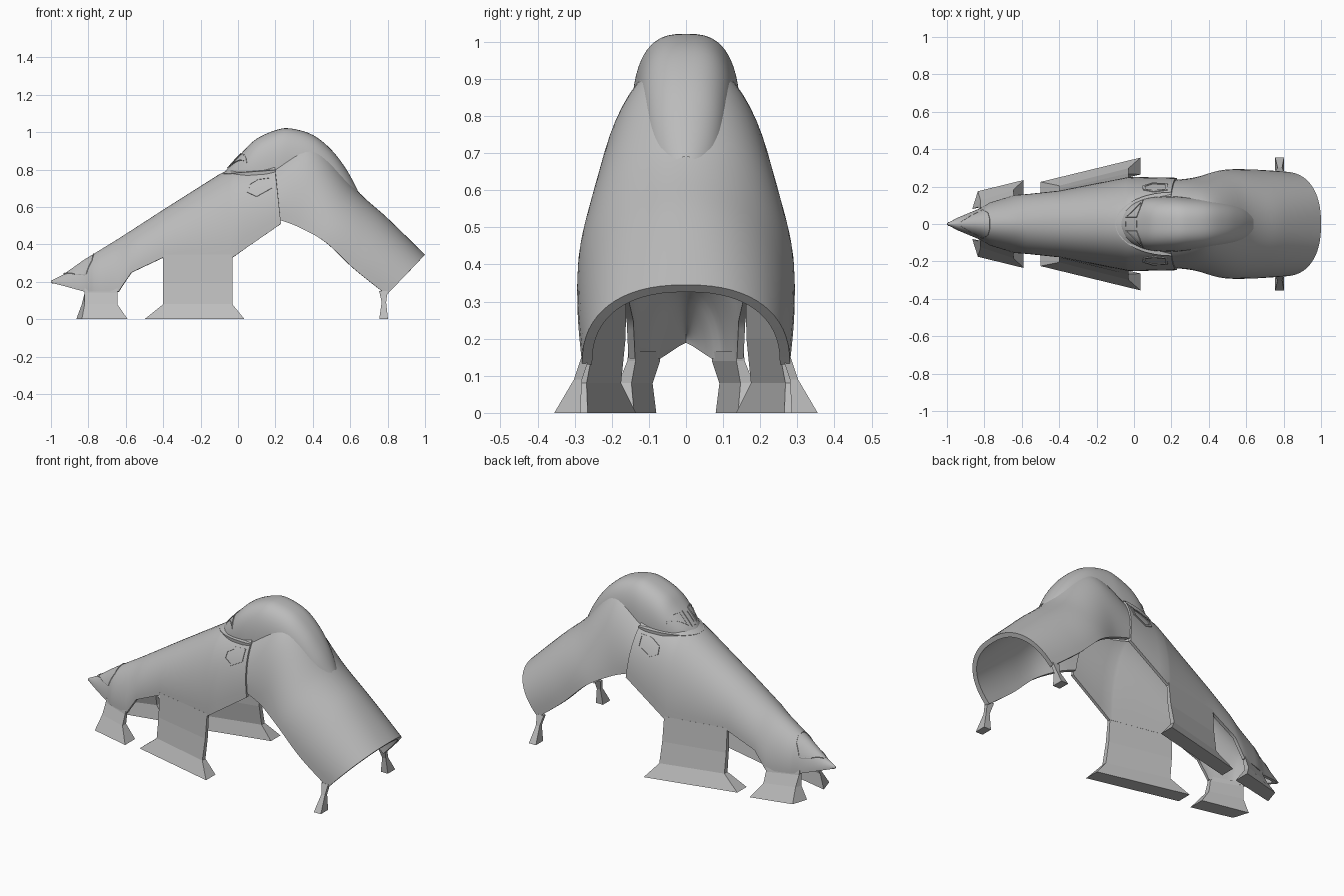
import bpy
import math
from mathutils import Vector

if "Cube" in bpy.data.objects:
    bpy.data.objects.remove(bpy.data.objects["Cube"])

grey = bpy.data.materials.new("hull grey")
grey.use_nodes = True
grey.diffuse_color = (0.5, 0.5, 0.5, 1)
grey.node_tree.nodes["Principled BSDF"].inputs["Base Color"].default_value = (0.5, 0.5, 0.5, 1)


def make(name, verts, faces, thickness=0, smooth=True):
    mesh = bpy.data.meshes.new(name)
    mesh.from_pydata(verts, [], faces)
    mesh.materials.append(grey)
    obj = bpy.data.objects.new(name, mesh)
    bpy.context.collection.objects.link(obj)
    bpy.ops.object.select_all(action="DESELECT")
    obj.select_set(True)
    bpy.context.view_layer.objects.active = obj
    if thickness:
        mod = obj.modifiers.new("shell", "SOLIDIFY")
        mod.thickness = thickness
        mod.offset = -1
        bpy.ops.object.modifier_apply(modifier=mod.name)
    if smooth:
        bpy.ops.object.shade_smooth_by_angle(angle=math.radians(35))


def refine(rows, steps, curved):
    """Insert rows between the key sections, straight or as a smooth spline."""
    out = []
    for i in range(len(rows) - 1):
        p0, p1, p2, p3 = (rows[min(max(k, 0), len(rows) - 1)] for k in range(i - 1, i + 3))
        for k in range(steps):
            t = k / steps
            if curved:
                out.append([b + t / 2 * (c - a + t * (2 * a - 5 * b + 4 * c - d + t * (3 * (b - c) + d - a)))
                            for a, b, c, d in zip(p0, p1, p2, p3)])
            else:
                out.append([b + t * (c - b) for b, c in zip(p1, p2)])
    return out + [rows[-1]]


def arch_point(row, a):
    """Point on an arch: row is top x, top z, base x, base z, half width, roundness."""
    tx, tz, bx, bz, w, n = row
    c, s = math.cos(a), max(math.sin(a), 0) ** (2 / n)
    return Vector((bx + (tx - bx) * s, math.copysign(w * abs(c) ** (2 / n), c), bz + (tz - bz) * s))


def loft(name, rows, thickness, seg=32):
    verts = [arch_point(r, math.pi * j / seg) for r in rows for j in range(seg + 1)]
    m = seg + 1
    faces = [(i * m + j, i * m + j + 1, i * m + m + j + 1, i * m + m + j)
             for i in range(len(rows) - 1) for j in range(seg)]
    make(name, verts, faces, thickness)


def row_at(rows, x):
    i = next((k for k in range(1, len(rows) - 1) if rows[k][0] >= x), len(rows) - 1)
    t = (x - rows[i - 1][0]) / (rows[i][0] - rows[i - 1][0])
    return [a + t * (b - a) for a, b in zip(rows[i - 1], rows[i])]


def from_above(rows, x, y):
    row = row_at(rows, x)
    c = min(abs(y) / row[4], 1) ** (row[5] / 2)
    return arch_point(row, math.acos(math.copysign(c, y)))


def from_side(rows, x, z, side):
    row = row_at(rows, x)
    a = math.asin(min((z - row[3]) / (row[1] - row[3]), 1) ** (row[5] / 2))
    return arch_point(row, a if side > 0 else math.pi - a)


def frame(name, outline, project, normal, rim):
    """Thin raised rim following a flat outline projected onto a surface."""
    lift = Vector(normal).normalized() * 0.004
    flat = [Vector(p) for p in outline]
    flat = [p.lerp(q, k / 6) for p, q in zip(flat, flat[1:] + flat[:1]) for k in range(6)]
    mid = sum(flat, Vector((0, 0))) / len(flat)
    n = len(flat)
    skin = [project(*p) for p in flat + [mid + (p - mid) * rim for p in flat]]
    verts = [p + lift for p in skin] + [p - lift for p in skin]
    faces = []
    for i in range(n):
        j = (i + 1) % n
        faces += [(i, j, n + j, n + i), (i, 2 * n + i, 2 * n + j, j),
                  (n + i, n + j, 3 * n + j, 3 * n + i)]
    make(name, verts, faces, smooth=False)


# Forward hull: an open-bottomed arch rising from a pointed nose
hull = refine([
    (-1, 0.205, -1, 0.195, 0.004, 2),
    (-0.94, 0.235, -0.94, 0.18, 0.035, 2),
    (-0.82, 0.32, -0.82, 0.147, 0.085, 2),
    (-0.77, 0.35, -0.77, 0.147, 0.115, 2),
    (-0.64, 0.43, -0.64, 0.147, 0.155, 2),
    (-0.57, 0.475, -0.57, 0.25, 0.16, 2),
    (-0.4, 0.585, -0.4, 0.33, 0.178, 2.1),
    (-0.1, 0.775, -0.1, 0.33, 0.238, 2.2),
    (-0.03, 0.81, -0.03, 0.33, 0.252, 2.3),
    (0.19, 0.87, 0.23, 0.51, 0.247, 2.2)], 4, False)
loft("forward_hull", hull, 0.018)

# Rear hood: sloping arch that ends in an open mouth
hood = refine([
    (0.18, 0.86, 0.225, 0.53, 0.236, 2.1),
    (0.4, 0.965, 0.33, 0.49, 0.25, 1.9),
    (0.63, 0.695, 0.47, 0.41, 0.288, 2),
    (0.8, 0.54, 0.62, 0.27, 0.292, 2.1),
    (1, 0.345, 0.795, 0.13, 0.28, 2.35)], 8, True)
loft("rear_hood", hood, 0.027)

# Domed cabin and the low collar around its front
dome = refine([
    (-0.08, 0.775, -0.08, 0.75, 0.02, 2),
    (-0.04, 0.825, -0.04, 0.75, 0.085, 2.2),
    (0.03, 0.9, 0.03, 0.75, 0.125, 2.5),
    (0.1, 0.965, 0.1, 0.75, 0.143, 2.7),
    (0.2, 1.01, 0.2, 0.75, 0.148, 2.8),
    (0.28, 1.02, 0.28, 0.77, 0.143, 2.8),
    (0.4, 0.985, 0.4, 0.77, 0.132, 2.7),
    (0.5, 0.905, 0.5, 0.74, 0.112, 2.5),
    (0.58, 0.8, 0.58, 0.68, 0.088, 2.2),
    (0.64, 0.69, 0.64, 0.63, 0.05, 2)], 5, True)
loft("cabin_dome", dome, 0)
collar = []
for r, h in ((0.99, -0.01), (1, 0.008), (0.8, 0.014)):
    for k in range(33):
        a = math.pi * (0.5 + k / 32)
        x = 0.2 + 0.3 * r * math.cos(a)
        collar.append((x, 0.17 * r * math.sin(a), 0.768 + h + 0.07 * (x + 0.1)))
make("dome_collar", collar, [(i * 33 + j, i * 33 + j + 1, i * 33 + j + 34, i * 33 + j + 33)
                             for i in range(2) for j in range(32)])

# Cabin windows: narrow centre slit and a triangular pane each side
slit = [(-0.055, -0.02), (0.015, -0.02), (0.015, 0.02), (-0.055, 0.02)]
frame("centre_window", slit, lambda x, y: from_above(dome, x, y), (-1, 0, 1), 0.65)
pane = [(-0.045, 0.035), (0.015, 0.035), (0.05, 0.125)]
for side, label in ((1, "left"), (-1, "right")):
    frame(label + "_window", [(x, side * y) for x, y in pane],
          lambda x, y: from_above(dome, x, y), (-1, side, 1), 0.8)

# Nose panel rim
half = [(-0.93, 0.012), (-0.87, 0.05), (-0.81, 0.078), (-0.78, 0.06), (-0.77, 0.025)]
frame("nose_panel", half + [(x, -y) for x, y in reversed(half)],
      lambda x, y: from_above(hull, x, y), (-0.5, 0, 1), 0.94)

# Side vents
vent = [(0.17, 0.765), (0.165, 0.7), (0.09, 0.655), (0.04, 0.68), (0.045, 0.72), (0.1, 0.755)]


def leg(name, side, levels):
    """Levels: z, front x, rear x, outer y front, outer y rear, thickness, front slant."""
    verts, faces = [], []
    for z, x0, x1, y0, y1, t, slant in levels:
        verts += [(x0 + slant, side * y0, z), (x1, side * y1, z),
                  (x1, side * (y1 - t), z), (x0, side * (y0 - t), z)]
    for i in range(0, 4 * len(levels) - 4, 4):
        faces += [(i + j, i + (j + 1) % 4, i + 4 + (j + 1) % 4, i + 4 + j) for j in range(4)]
    faces += [(3, 2, 1, 0), tuple(range(len(verts) - 4, len(verts)))]
    if side < 0:
        faces = [f[::-1] for f in faces]
    make(name, verts, [f[::-1] for f in faces], smooth=False)


for side, label in ((1, "left"), (-1, "right")):
    frame(label + "_vent", vent, lambda x, z: from_side(hull, x, z, side), (0, side, 0.4), 0.78)
    # Wide middle leg, small front leg and thin rear strut
    leg(label + "_middle_leg", side, [
        (0.345, -0.4, -0.03, 0.178, 0.252, 0.018, 0),
        (0.2, -0.4, -0.03, 0.188, 0.27, 0.025, 0),
        (0.08, -0.4, -0.03, 0.205, 0.298, 0.03, 0),
        (0, -0.5, 0.035, 0.225, 0.355, 0.09, 0)])
    leg(label + "_front_leg", side, [
        (0.165, -0.82, -0.64, 0.086, 0.155, 0.018, 0),
        (0.14, -0.82, -0.645, 0.092, 0.158, 0.022, 0),
        (0.08, -0.835, -0.645, 0.125, 0.182, 0.035, 0.015),
        (0, -0.865, -0.59, 0.175, 0.235, 0.095, 0.03)])
    leg(label + "_rear_strut", side, [
        (0.15, 0.755, 0.8, 0.282, 0.282, 0.022, 0),
        (0.09, 0.768, 0.792, 0.302, 0.302, 0.022, 0),
        (0, 0.755, 0.802, 0.355, 0.355, 0.07, 0)])
